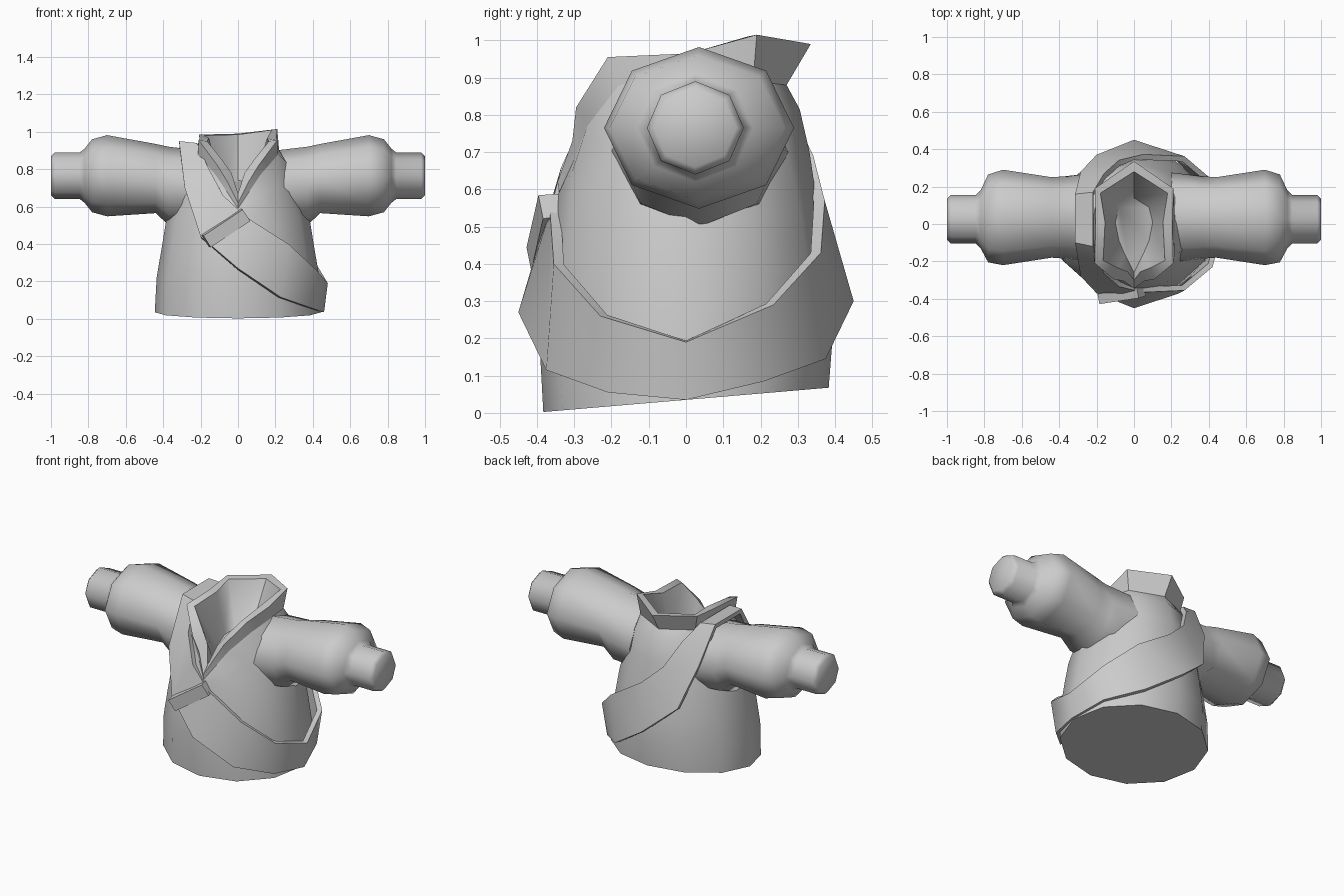
import bpy, bmesh, math
from mathutils import Vector, Matrix

cube = bpy.data.objects.get("Cube")
if cube:
    bpy.data.objects.remove(cube, do_unlink=True)

grey = bpy.data.materials.new("plain_grey_cloth")
grey.use_nodes = True
grey.diffuse_color = (0.6, 0.6, 0.6, 1)
grey.node_tree.nodes["Principled BSDF"].inputs["Base Color"].default_value = (0.6, 0.6, 0.6, 1)


def finish(name, bm):
    mesh = bpy.data.meshes.new(name)
    bm.to_mesh(mesh)
    bm.free()
    mesh.materials.append(grey)
    obj = bpy.data.objects.new(name, mesh)
    bpy.context.collection.objects.link(obj)
    bpy.ops.object.select_all(action='DESELECT')
    obj.select_set(True)
    bpy.context.view_layer.objects.active = obj
    return obj


def smooth(angle):
    bpy.ops.object.shade_smooth_by_angle(angle=math.radians(angle))


def loft(name, rings, angle, cap_start=False, cap_end=False):
    """Skin a list of closed rings, optionally capped."""
    bm = bmesh.new()
    rows = [[bm.verts.new(p) for p in ring] for ring in rings]
    n = len(rows[0])
    for a, b in zip(rows, rows[1:]):
        for i in range(n):
            j = (i + 1) % n
            bm.faces.new((a[i], a[j], b[j], b[i]))
    if cap_start:
        bm.faces.new(rows[0][::-1])
    if cap_end:
        bm.faces.new(rows[-1])
    finish(name, bm)
    smooth(angle)


def mirror_ring(half):
    """Close a front-to-back half outline into a ring, anticlockwise from above."""
    left = [Vector(p) for p in half]
    return left + [Vector((-p.x, p.y, p.z)) for p in left[-2:0:-1]]


# Collar outlines, from centre front to centre back
neck_base = mirror_ring([(0, -.34, .59), (.06, -.3, .68), (.12, -.265, .77), (.215, -.18, .88),
                         (.22, .01, .9), (.19, .18, .89), (0, .27, .88)])
collar_top = mirror_ring([(0, -.345, .62), (.055, -.305, .73), (.11, -.295, .82), (.21, -.21, .955),
                          (.205, .01, .965), (.21, .19, 1.015), (0, .335, .99)])
collar_lip = mirror_ring([(0, -.3, .67), (.035, -.255, .78), (.085, -.235, .85), (.165, -.195, .95),
                          (.155, .01, .965), (.18, .165, 1.01), (0, .28, .985)])
neck_floor = mirror_ring([(0, -.26, .64), (.025, -.21, .66), (.05, -.16, .68), (.08, -.09, .69),
                          (.1, .01, .71), (.08, .09, .73), (0, .14, .74)])
# The right rear corner sits a little lower than the left
for ring in (collar_top, collar_lip):
    ring[7].z -= .03


# Torso: tilted hem, tapered body, rounded shoulders meeting the neck
def body_ring(z, rx, ry, tilt=0):
    ring = []
    for k in range(12):
        a = math.pi * (k / 6 - .5)
        y = ry * math.sin(a)
        ring.append(Vector((rx * math.cos(a), y, z + tilt * y)))
    return ring


def blend(low, high, inward, upward):
    """Ring part way between two others, with separate inward and upward amounts."""
    return [Vector((a.x + (b.x - a.x) * inward, a.y + (b.y - a.y) * inward,
                    a.z + (b.z - a.z) * upward)) for a, b in zip(low, high)]


chest = body_ring(.52, .385, .358)
loft("torso", [body_ring(.035, .445, .383, .085), body_ring(.22, .435, .395),
               body_ring(.38, .408, .382), chest, blend(chest, neck_base, .3, .5),
               blend(chest, neck_base, .6, .82), neck_base], 60, cap_start=True)
loft("collar", [neck_base, collar_top, collar_lip, neck_floor], 55, cap_end=True)

# Sleeves and cuffs: x, y centre, z centre, y radius, z radius
sleeve_profile = [(.2, .035, .7, .24, .2), (.37, .035, .71, .22, .21), (.44, .035, .75, .215, .185),
                  (.7, .035, .765, .255, .217), (.78, .03, .765, .235, .195),
                  (.82, .025, .765, .155, .145), (.845, .025, .765, .13, .125),
                  (.98, .025, .765, .13, .125), (1, .025, .765, .11, .105)]
for side, label in ((1, "left"), (-1, "right")):
    rings = []
    for x, yc, zc, ry, rz in sleeve_profile:
        rings.append([(side * x, yc + side * ry * math.cos(k * math.pi / 4),
                       zc + rz * math.sin(k * math.pi / 4)) for k in range(8)])
    loft(label + "_sleeve", rings, 62, True, True)

# Sash: lower and upper edge pairs, left hip round the front, over the right shoulder and back
front = [((.4, -.21, .055), (.42, -.23, .26)), ((.23, -.375, .115), (.27, -.355, .4)),
         ((0, -.45, .27), (.05, -.365, .54)), ((-.2, -.37, .44), (-.08, -.335, .66)),
         ((-.285, -.28, .7), (-.16, -.265, .81))]
top = [((-.315, -.1, .95), (-.22, -.12, .94)), ((-.315, .16, .95), (-.22, .17, .94))]
back = [((a[0], -a[1], a[2] + .03), (b[0], -b[1] * 1.02, b[2] + .03)) for a, b in front[::-1]]
bm = bmesh.new()
strip = [(bm.verts.new(a), bm.verts.new(b))
         for a, b in [((.46, 0, .035), (.48, 0, .19))] + front + top + back]
for (a, b), (c, d) in zip(strip, strip[1:] + strip[:1]):
    bm.faces.new((a, b, d, c))
sash = finish("sash", bm)
thick = sash.modifiers.new("thickness", 'SOLIDIFY')
thick.thickness = .03
thick.offset = -1
bpy.ops.object.modifier_apply(modifier=thick.name)
smooth(55)

# Buckle bar across the sash
start, end = Vector((-.17, -.395, .415)), Vector((.04, -.363, .555))
along = (end - start).normalized()
out = Vector((0, -1, -.2))
out = (out - along * out.dot(along)).normalized()
frame = Matrix((along, out.cross(along), out)).transposed().to_4x4()
bm = bmesh.new()
bmesh.ops.create_cube(bm, size=1, matrix=Matrix.Translation((start + end) / 2) @ frame
                      @ Matrix.Diagonal(((end - start).length, .075, .055, 1)))
finish("sash_buckle", bm)
